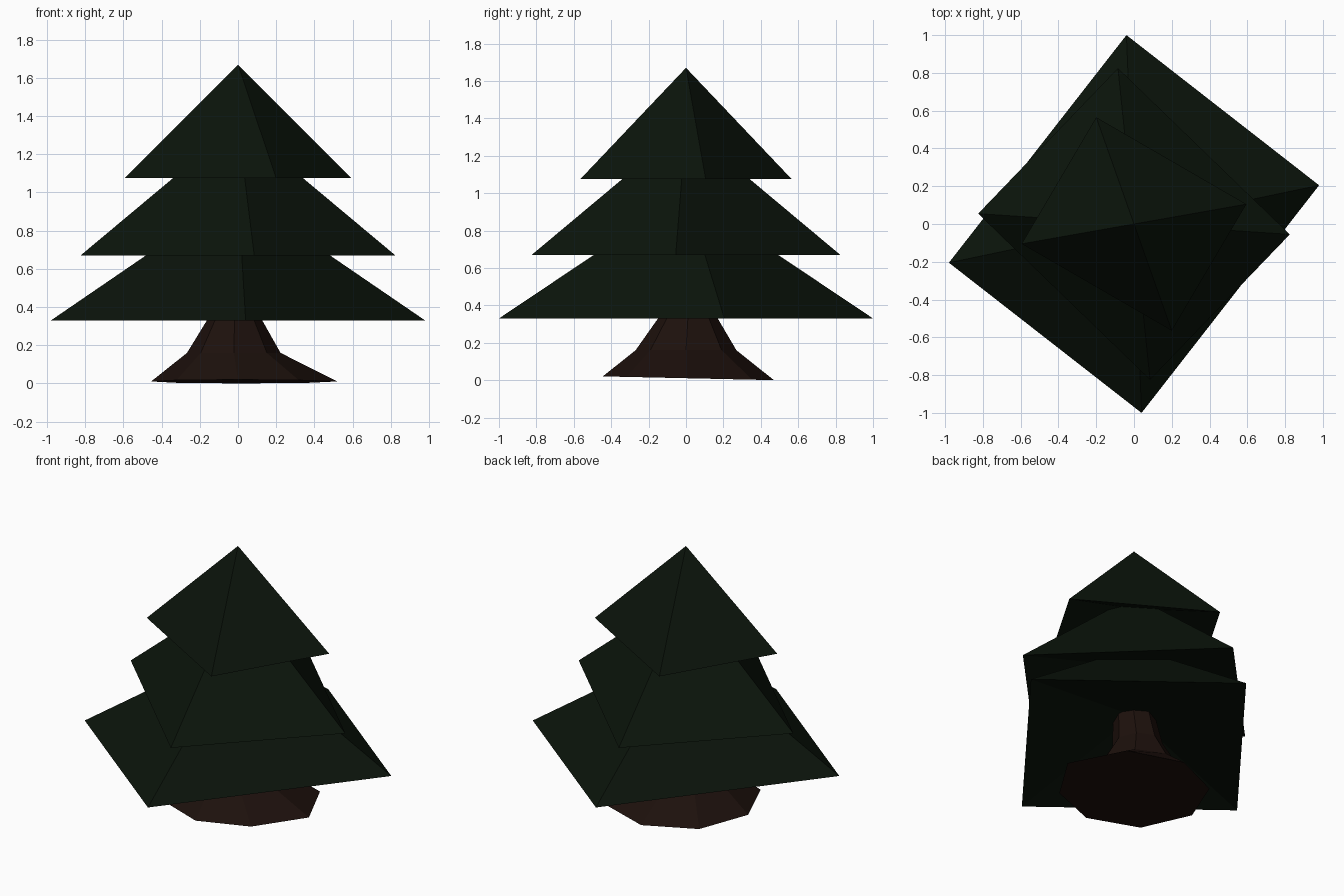
import bpy, bmesh, math

if "Cube" in bpy.data.objects:
    bpy.data.objects.remove(bpy.data.objects["Cube"])


def material(name, rgb):
    m = bpy.data.materials.new(name)
    m.diffuse_color = (*rgb, 1)
    m.use_nodes = True
    m.node_tree.nodes["Principled BSDF"].inputs["Base Color"].default_value = m.diffuse_color
    return m


def build(name, bm, mat):
    bmesh.ops.recalc_face_normals(bm, faces=bm.faces)
    me = bpy.data.meshes.new(name)
    bm.to_mesh(me)
    bm.free()
    me.materials.append(mat)
    ob = bpy.data.objects.new(name, me)
    bpy.context.collection.objects.link(ob)
    return ob


green = material("needles", (0.0032, 0.0068, 0.0032))
brown = material("bark", (0.012, 0.0052, 0.0036))


# Branch tiers: four-sided pyramids with a shallow hollow underneath
def tier(name, a, b, base, apex, hollow=0.2):
    bm = bmesh.new()
    corners = [a, b, (-a[0], -a[1]), (-b[0], -b[1])]
    ring = [bm.verts.new((x, y, base)) for x, y in corners]
    top = bm.verts.new((0, 0, apex))
    under = bm.verts.new((0, 0, base + hollow))
    for i in range(4):
        p, q = ring[i], ring[(i + 1) % 4]
        bm.faces.new((p, q, top))
        bm.faces.new((q, p, under))
    build(name, bm, green)


tier("lower_branches", (0.98, 0.205), (-0.04, 1.0), 0.33, 1.00)
tier("middle_branches", (0.825, -0.055), (-0.085, 0.825), 0.67, 1.36)
tier("upper_branches", (0.595, 0.105), (-0.20, 0.565), 1.075, 1.67)

# Trunk: eight-sided rings, flaring into uneven roots on a slightly tilted base
root_radii = [0.52, 0.50, 0.47, 0.455, 0.455, 0.455, 0.445, 0.45]
upper_rings = [(0.245, 0.16, -0.022, 0.0), (0.145, 0.33, -0.018, 0.01),
               (0.12, 0.52, 0.0, 0.0)]

bm = bmesh.new()
angles = [i * math.pi / 4 for i in range(8)]
rings = [[bm.verts.new((r * math.cos(t), r * math.sin(t),
                        0.0105 - 0.022 * r * math.sin(t)))
          for r, t in zip(root_radii, angles)]]
for r, z, dx, dy in upper_rings:
    rings.append([bm.verts.new((dx + r * math.cos(t), dy + r * 1.1 * math.sin(t), z))
                  for t in angles])
for low, high in zip(rings, rings[1:]):
    for i in range(8):
        j = (i + 1) % 8
        bm.faces.new((low[i], low[j], high[j], high[i]))
bm.faces.new(rings[0][::-1])
bm.faces.new(rings[-1])
build("trunk", bm, brown)
